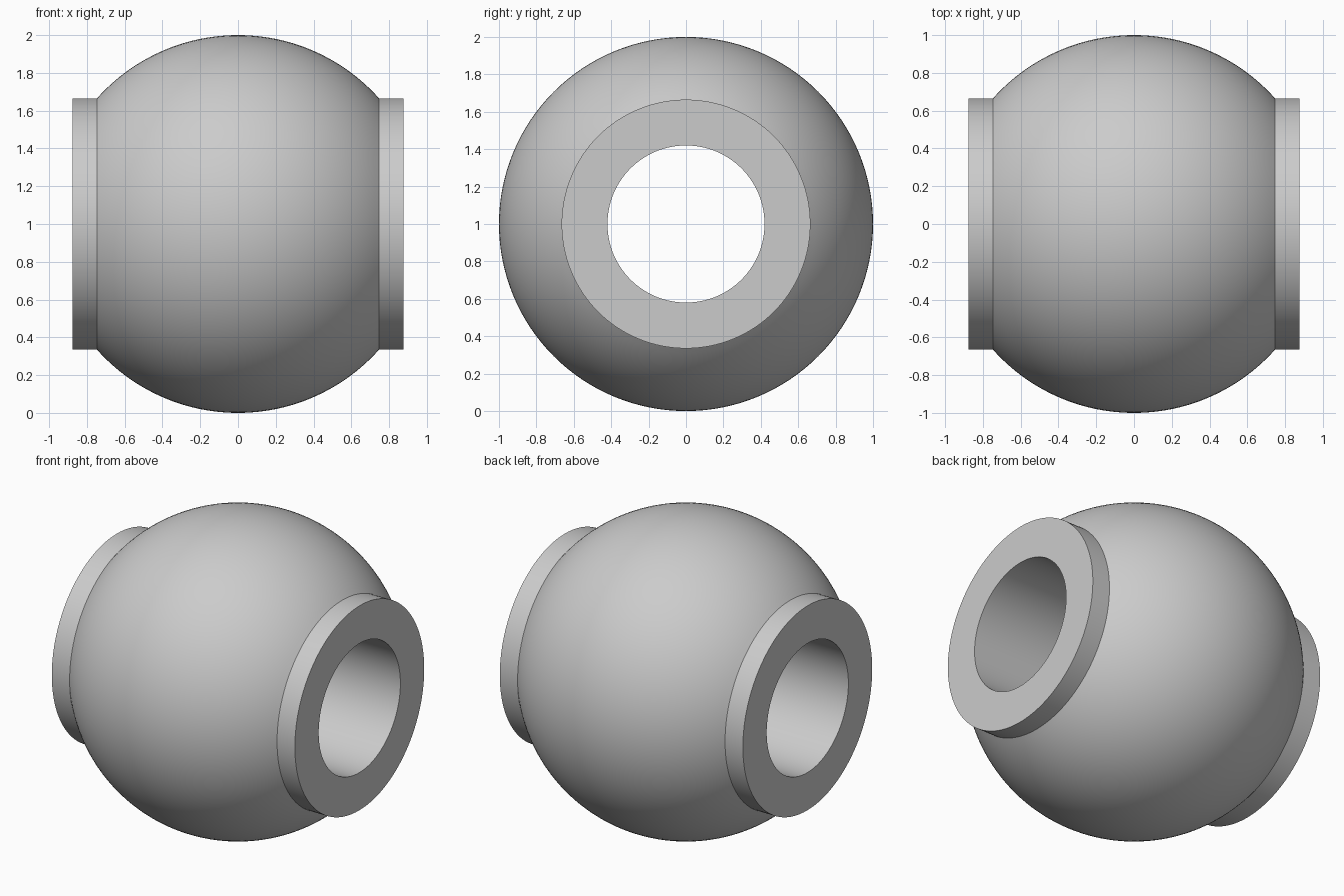
import bpy, bmesh
from math import sin, cos, pi, asin, radians

if "Cube" in bpy.data.objects:
    bpy.data.objects.remove(bpy.data.objects["Cube"])

BALL_R, COLLAR_R, BORE_R, HALF_LEN = 1.0, 0.665, 0.42, 0.875
SEGMENTS, ARC_STEPS = 128, 48

# Closed profile (x, radius): bore edge, collar, ball arc, collar, bore edge
a = asin(COLLAR_R / BALL_R)
arc = [pi - a + (2 * a - pi) * i / ARC_STEPS for i in range(ARC_STEPS + 1)]
profile = [(-HALF_LEN, BORE_R), (-HALF_LEN, COLLAR_R)]
profile += [(BALL_R * cos(t), BALL_R * sin(t)) for t in arc]
profile += [(HALF_LEN, COLLAR_R), (HALF_LEN, BORE_R)]

# Revolve the profile around the x axis
bm = bmesh.new()
rings = []
for s in range(SEGMENTS):
    t = 2 * pi * s / SEGMENTS
    rings.append([bm.verts.new((x, r * cos(t), BALL_R + r * sin(t))) for x, r in profile])
n = len(profile)
for s in range(SEGMENTS):
    r0, r1 = rings[s], rings[(s + 1) % SEGMENTS]
    for i in range(n):
        j = (i + 1) % n
        bm.faces.new((r0[i], r0[j], r1[j], r1[i]))
bmesh.ops.recalc_face_normals(bm, faces=bm.faces)

mesh = bpy.data.meshes.new("bored_ball")
bm.to_mesh(mesh)
bm.free()

# Ball with end collars and a straight through bore
ball = bpy.data.objects.new("bored_ball", mesh)
bpy.context.collection.objects.link(ball)
bpy.context.view_layer.objects.active = ball
ball.select_set(True)
bpy.ops.object.shade_smooth_by_angle(angle=radians(30))
